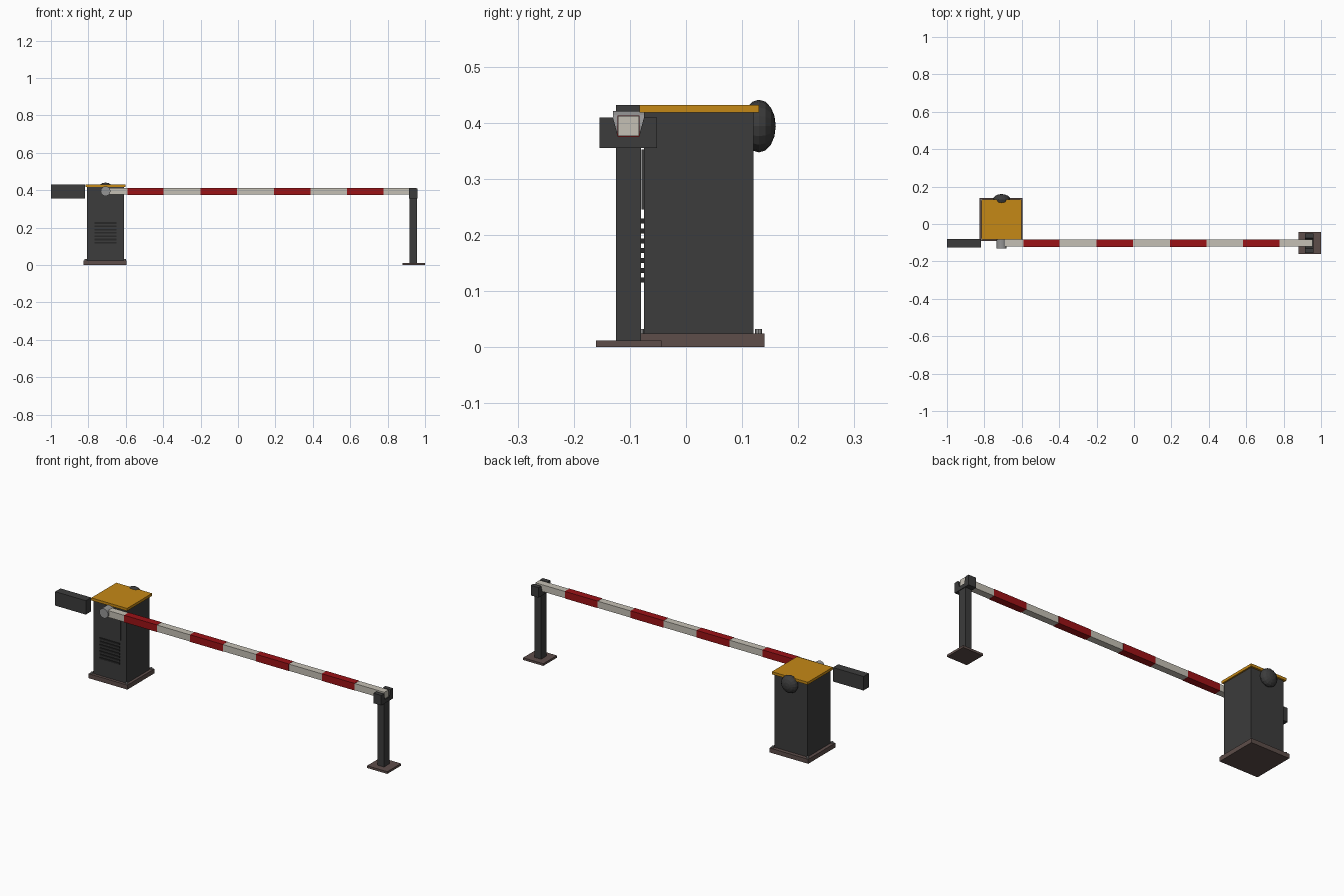
import bpy, bmesh, math
from mathutils import Matrix

if "Cube" in bpy.data.objects:
    bpy.data.objects.remove(bpy.data.objects["Cube"])

def mat(name, r, g, b):
    m = bpy.data.materials.new(name)
    m.diffuse_color = (r, g, b, 1)
    m.use_nodes = True
    m.node_tree.nodes["Principled BSDF"].inputs["Base Color"].default_value = m.diffuse_color
    return m

DARK = mat("charcoal", 0.045, 0.045, 0.045)
BLACK = mat("black", 0.02, 0.02, 0.02)
YELLOW = mat("amber", 0.56, 0.25, 0.008)
WHITE = mat("off_white", 0.56, 0.53, 0.46)
RED = mat("red", 0.33, 0.006, 0.008)
BROWN = mat("brown_grey", 0.11, 0.075, 0.068)
STEEL = mat("steel", 0.30, 0.30, 0.30)

def finish(name, bm, m):
    bmesh.ops.recalc_face_normals(bm, faces=bm.faces)
    me = bpy.data.meshes.new(name)
    bm.to_mesh(me)
    bm.free()
    me.materials.append(m)
    ob = bpy.data.objects.new(name, me)
    bpy.context.collection.objects.link(ob)
    return ob

def box(name, x, y, z, m):
    bm = bmesh.new()
    bmesh.ops.create_cube(bm, size=1)
    for v in bm.verts:
        for i, (a, b) in enumerate((x, y, z)):
            v.co[i] = a if v.co[i] < 0 else b
    return finish(name, bm, m)

def cyl(name, c, r, depth, m, axis="Z", n=16):
    bm = bmesh.new()
    rot = Matrix.Rotation(math.pi / 2, 4, "X") if axis == "Y" else Matrix()
    bmesh.ops.create_cone(bm, cap_ends=True, segments=n, radius1=r, radius2=r,
                          depth=depth, matrix=Matrix.Translation(c) @ rot)
    return finish(name, bm, m)

# cabinet with base plate and lid
box("cabinet_base", (-0.825, -0.595), (-0.09, 0.14), (0, 0.024), BROWN)
box("cabinet_body", (-0.807, -0.61), (-0.075, 0.12), (0.024, 0.418), DARK)
box("cabinet_lid", (-0.815, -0.602), (-0.083, 0.13), (0.418, 0.432), YELLOW)
for i, x in enumerate((-0.814, -0.606)):
    for j, y in enumerate((-0.081, 0.129)):
        cyl(f"base_bolt_{i}{j}", (x, y, 0.0275), 0.006, 0.009, STEEL, n=8)

# front door panel and louvres
box("access_panel", (-0.765, -0.645), (-0.079, -0.074), (0.245, 0.352), DARK)
for i in range(7):
    z = 0.115 + i * 0.0175
    box(f"louvre_{i}", (-0.768, -0.65), (-0.08, -0.074), (z, z + 0.009), BLACK)

# dome on the back of the cabinet
bm = bmesh.new()
bmesh.ops.create_uvsphere(bm, u_segments=16, v_segments=8, radius=1)
bmesh.ops.transform(bm, verts=bm.verts, matrix=Matrix.Translation((-0.708, 0.13, 0.394))
                    @ Matrix.Diagonal((0.047, 0.03, 0.047, 1)) @ Matrix.Rotation(math.pi / 2, 4, "X"))
finish("back_dome", bm, DARK)

# pivot hub, boom and counterweight
cyl("pivot_hub", (-0.708, -0.102, 0.395), 0.026, 0.056, STEEL, "Y", 16)
box("boom", (-0.70, 0.955), (-0.121, -0.084), (0.376, 0.412), WHITE)
for i in range(4):
    x = -0.592 + i * 0.392
    box(f"red_band_{i}", (x, x + 0.195), (-0.122, -0.083), (0.375, 0.413), RED)
box("counterweight", (-1.0, -0.818), (-0.125, -0.08), (0.357, 0.432), DARK)

# rest post with forked cradle
box("post_base", (0.88, 1.0), (-0.16, -0.044), (0, 0.012), BROWN)
box("post", (0.918, 0.956), (-0.125, -0.08), (0.012, 0.356), DARK)
profile = [(-0.154, 0.355), (-0.052, 0.355), (-0.052, 0.409), (-0.075, 0.409),
           (-0.084, 0.375), (-0.121, 0.375), (-0.13, 0.409), (-0.154, 0.409)]
bm = bmesh.new()
face = bm.faces.new([bm.verts.new((0.914, y, z)) for y, z in profile])
ext = bmesh.ops.extrude_face_region(bm, geom=[face])
bmesh.ops.translate(bm, vec=(0.046, 0, 0),
                    verts=[v for v in ext["geom"] if isinstance(v, bmesh.types.BMVert)])
finish("post_cradle", bm, DARK)
